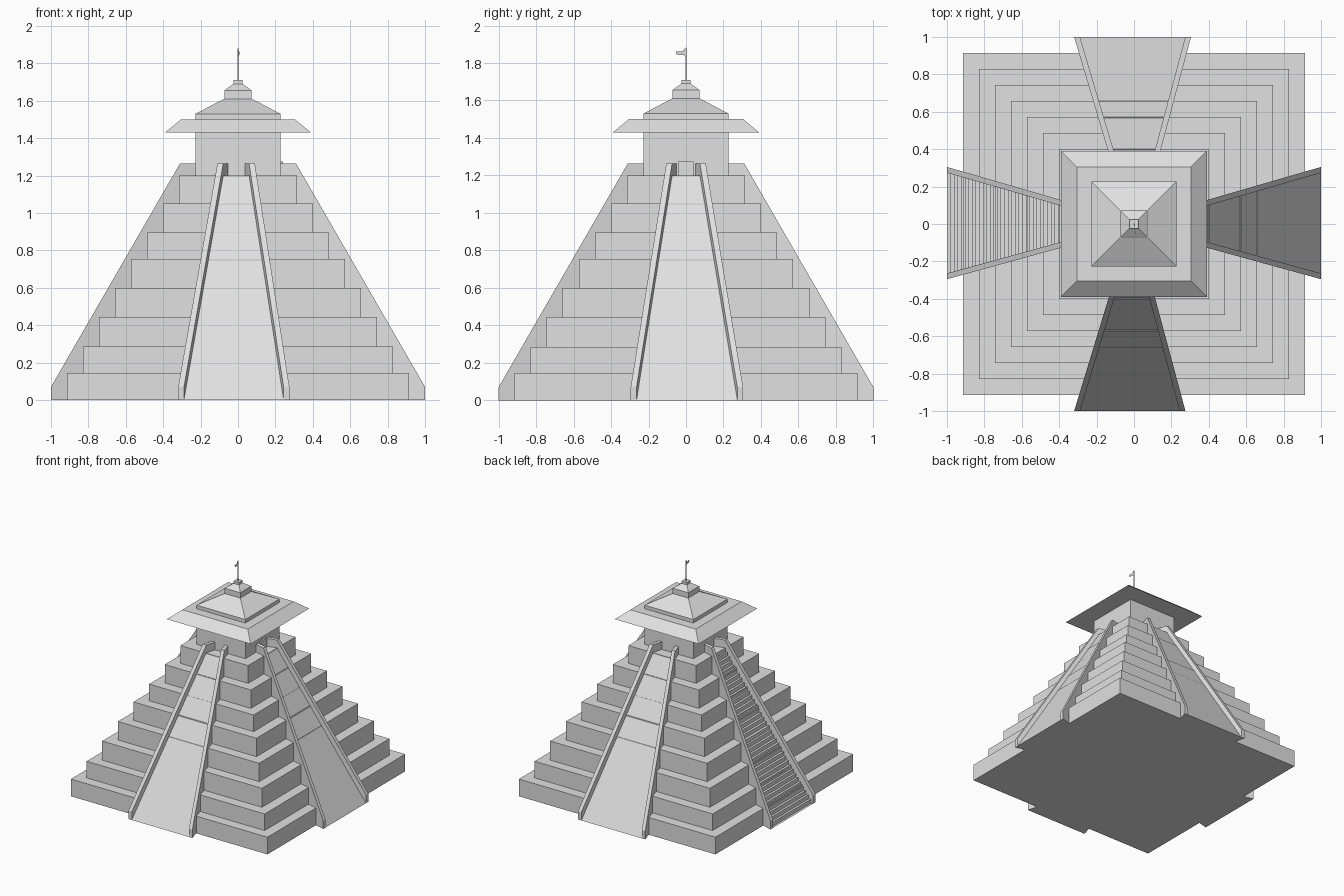
import bpy, bmesh

if "Cube" in bpy.data.objects:
    bpy.data.objects.remove(bpy.data.objects["Cube"])

stone = bpy.data.materials.new("pale stone grey")
stone.diffuse_color = (0.75, 0.75, 0.75, 1)
stone.use_nodes = True
stone.node_tree.nodes["Principled BSDF"].inputs["Base Color"].default_value = stone.diffuse_color


def make(name, verts, faces):
    me = bpy.data.meshes.new(name)
    bm = bmesh.new()
    vs = [bm.verts.new(v) for v in verts]
    for f in faces:
        bm.faces.new([vs[i] for i in f])
    bmesh.ops.recalc_face_normals(bm, faces=bm.faces)
    bm.to_mesh(me)
    bm.free()
    me.materials.append(stone)
    ob = bpy.data.objects.new(name, me)
    bpy.context.collection.objects.link(ob)
    return ob


def prism(name, a, b):
    """Solid between two matching outlines."""
    n = len(a)
    faces = [tuple(range(n)), tuple(range(n, 2 * n))]
    faces += [(i, (i + 1) % n, n + (i + 1) % n, n + i) for i in range(n)]
    return make(name, a + b, faces)


def frustum(name, r0, z0, r1, z1):
    corners = [(-1, -1), (1, -1), (1, 1), (-1, 1)]
    return prism(name, [(x * r0, y * r0, z0) for x, y in corners],
                 [(x * r1, y * r1, z1) for x, y in corners])


# stepped pyramid body
heights = [0, 0.145, 0.285, 0.445, 0.60, 0.755, 0.895, 1.05, 1.20]
for i in range(8):
    r = 0.915 - i * 0.0857
    frustum(f"tier_{i + 1}", r, heights[i], r, heights[i + 1])

# temple and layered roof
frustum("temple_room", 0.227, 1.20, 0.227, 1.43)
frustum("flared_eave", 0.39, 1.43, 0.305, 1.50)
frustum("roof_slab", 0.227, 1.50, 0.227, 1.53)
frustum("roof_slope", 0.227, 1.53, 0.075, 1.61)
frustum("roof_lantern", 0.073, 1.61, 0.073, 1.655)
frustum("lantern_cap", 0.073, 1.655, 0.025, 1.69)
frustum("finial_block", 0.025, 1.69, 0.025, 1.71)

# flag pole and flag
frustum("flag_pole", 0.003, 1.71, 0.003, 1.88)
flag = [(0, 1.885), (-0.02, 1.862), (-0.055, 1.862), (-0.05, 1.845), (-0.01, 1.842), (0, 1.83)]
prism("flag", [(0.001 - y * 0.15, y, z) for y, z in flag],
      [(-0.001 - y * 0.15, y, z) for y, z in flag])

# ramps on four sides: d = distance outwards, u = sideways
wall_profile = [(1, 0), (1, 0.07), (0.31, 1.265), (0.225, 1.265), (0.225, 0)]
ramp_profile = [(1, 0), (0.31, 1.2), (0.31, 0)]
STEPS = 36
stair_profile = [(1, 0)]
for i in range(STEPS):
    z = 1.2 * (i + 1) / STEPS
    d = 1 - 0.69 * i / STEPS
    stair_profile += [(d - 0.69 / STEPS, z - 1.2 / STEPS), (d - 0.69 / STEPS, z)]
stair_profile += [(0.30, 1.2), (0.30, 0)]

place = {
    "front": lambda u, d, z: (u, -d, z),
    "back": lambda u, d, z: (u, d, z),
    "left": lambda u, d, z: (-d, u, z),
    "right": lambda u, d, z: (d, u, z),
}
# outer edges: low side at base/top, high side at base/top
edges = {
    "front": (-0.32, -0.11, 0.275, 0.09),
    "back": (-0.32, -0.115, 0.305, 0.12),
    "left": (-0.295, -0.105, 0.305, 0.105),
    "right": (-0.295, -0.105, 0.305, 0.105),
}


def tapered(name, side, profile, lo, hi):
    def outline(edge):
        base, top = edge
        return [place[side](top + (base - top) * (d - 0.31) / 0.69, d, z) for d, z in profile]
    prism(name, outline(lo), outline(hi))


W = 0.031
for side, (l0, l1, h0, h1) in edges.items():
    tapered(side + "_low_balustrade", side, wall_profile, (l0, l1), (l0 + W, l1 + W))
    tapered(side + "_high_balustrade", side, wall_profile, (h0 - W, h1 - W), (h0, h1))
    tapered(side + ("_stairs" if side == "left" else "_ramp"), side,
            stair_profile if side == "left" else ramp_profile,
            (l0 + W, l1 + W), (h0 - W, h1 - W))

# small block at the temple's right side
ys = [(-0.04, 1.2), (0.04, 1.2), (0.04, 1.275), (-0.04, 1.275)]
prism("right_door_block", [(0.2, y, z) for y, z in ys], [(0.24, y, z) for y, z in ys])
